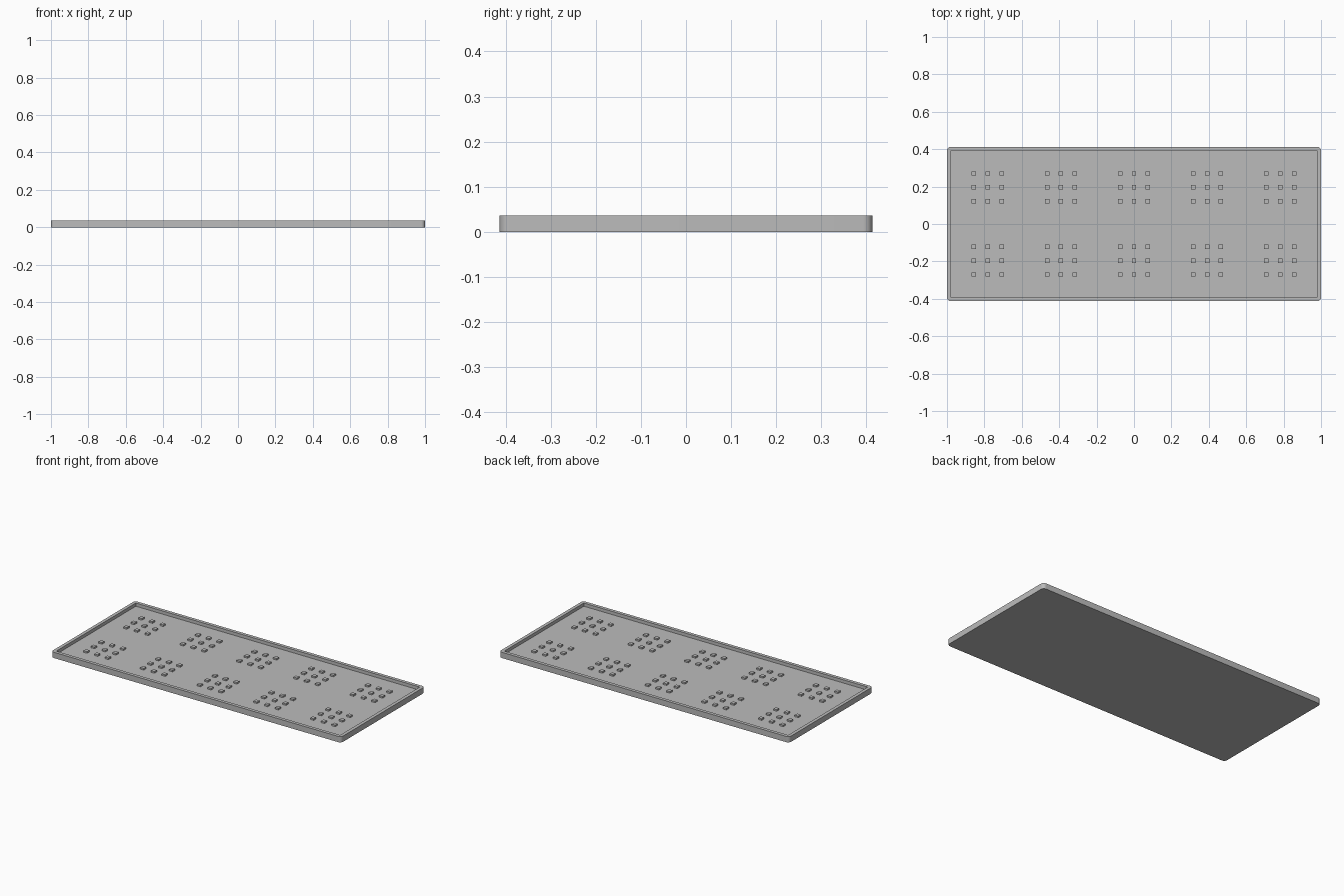
import bpy, bmesh, math

cube = bpy.data.objects.get("Cube")
if cube:
    bpy.data.objects.remove(cube, do_unlink=True)

HALF_X, HALF_Y, HEIGHT = 1.0, 0.413, 0.036
RIM, CORNER, FLOOR = 0.021, 0.021, 0.016
STUD, STUD_HEIGHT, PITCH = 0.024, 0.01, 0.074

grey = bpy.data.materials.new("light grey")
grey.use_nodes = True
colour = (0.5, 0.5, 0.5, 1)
grey.diffuse_color = colour
grey.node_tree.nodes["Principled BSDF"].inputs["Base Color"].default_value = colour


def make_object(name, bm):
    bmesh.ops.recalc_face_normals(bm, faces=bm.faces)
    mesh = bpy.data.meshes.new(name)
    bm.to_mesh(mesh)
    bm.free()
    mesh.materials.append(grey)
    obj = bpy.data.objects.new(name, mesh)
    bpy.context.collection.objects.link(obj)
    return obj


def add_box(bm, size, centre):
    verts = bmesh.ops.create_cube(bm, size=1)["verts"]
    bmesh.ops.scale(bm, vec=size, verts=verts)
    bmesh.ops.translate(bm, vec=centre, verts=verts)


# Tray: rounded upright corners, then a rectangular recess
bm = bmesh.new()
add_box(bm, (2 * HALF_X, 2 * HALF_Y, HEIGHT), (0, 0, HEIGHT / 2))
upright = [e for e in bm.edges if abs(e.verts[0].co.z - e.verts[1].co.z) > HEIGHT / 2]
bmesh.ops.bevel(bm, geom=upright, offset=CORNER, segments=8, profile=0.5, affect="EDGES")
tray = make_object("tray", bm)

bm = bmesh.new()
add_box(bm, (2 * (HALF_X - RIM), 2 * (HALF_Y - RIM), HEIGHT), (0, 0, FLOOR + HEIGHT / 2))
cutter = make_object("recess_cutter", bm)
cutter.hide_render = True
cutter.hide_set(True)
recess = tray.modifiers.new("recess", "BOOLEAN")
recess.operation = "DIFFERENCE"
recess.solver = "EXACT"
recess.object = cutter

# Bake the recess so the helper can go
bpy.context.view_layer.objects.active = tray
tray.select_set(True)
bpy.ops.object.modifier_apply(modifier=recess.name)
bpy.data.objects.remove(cutter, do_unlink=True)
bpy.ops.object.shade_smooth_by_angle(angle=math.radians(30))

# Studs: two rows of five groups, each three by three
bm = bmesh.new()
for column in range(-2, 3):
    for side in (-1, 1):
        for i in (-1, 0, 1):
            for j in (-1, 0, 1):
                add_box(bm, (STUD, STUD, STUD_HEIGHT),
                        (column * 0.391 + i * PITCH, side * 0.196 + j * PITCH,
                         FLOOR + STUD_HEIGHT / 2))
make_object("floor_studs", bm)
